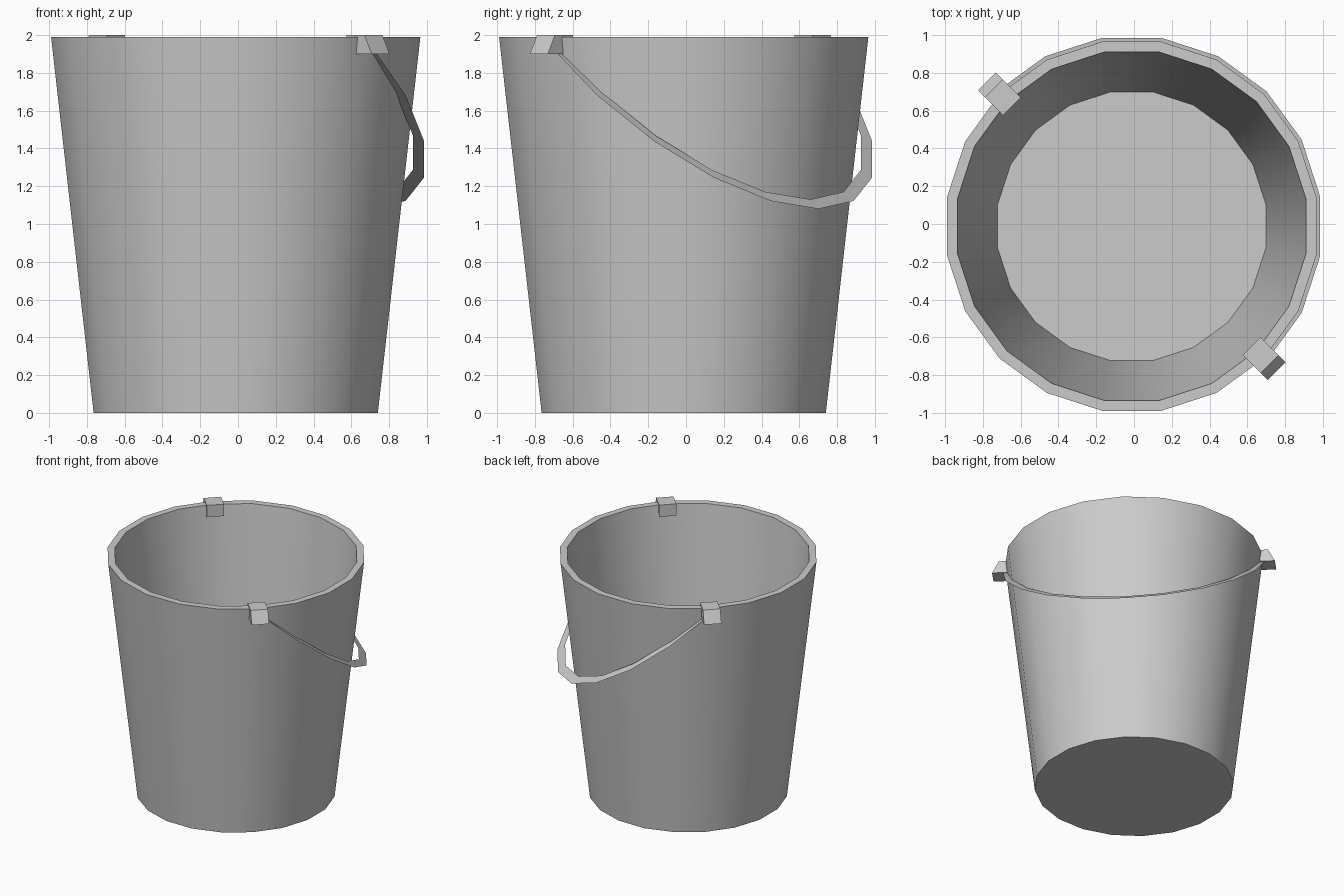
import bpy, bmesh, math

if "Cube" in bpy.data.objects:
    bpy.data.objects.remove(bpy.data.objects["Cube"])

SIDES = 20
CX = CY = -0.012          # bucket axis


def finish(bm, name, smooth=False):
    mesh = bpy.data.meshes.new(name)
    bm.to_mesh(mesh)
    bm.free()
    ob = bpy.data.objects.new(name, mesh)
    ob.location = (CX, CY, 0)
    bpy.context.collection.objects.link(ob)
    if smooth:
        bpy.context.view_layer.objects.active = ob
        ob.select_set(True)
        bpy.ops.object.shade_smooth_by_angle(angle=math.radians(30))
        ob.select_set(False)
    return ob


# Bucket body: lathed closed wall, capped at the underside and inner floor
bm = bmesh.new()
profile = [(0.762, 0), (0.99, 1.99), (0.934, 1.99), (0.72, 0.11)]
rings = []
for r, z in profile:
    angles = [math.radians(9 + 18 * k) for k in range(SIDES)]
    rings.append([bm.verts.new((r * math.cos(a), r * math.sin(a), z)) for a in angles])
for lo, hi in zip(rings, rings[1:]):
    for i in range(SIDES):
        j = (i + 1) % SIDES
        bm.faces.new((lo[i], lo[j], hi[j], hi[i]))
bm.faces.new(rings[0][::-1])
bm.faces.new(rings[-1])
finish(bm, "bucket_body", smooth=True)

# Handle lugs: tapered blocks straddling the rim, on opposite sides
for name, angle in (("lug_front", -45), ("lug_back", 135)):
    bm = bmesh.new()
    bmesh.ops.create_cube(bm, size=1)
    for v in bm.verts:
        top = v.co.z > 0
        outer = 1.032 if top else 1.085
        v.co = (outer if v.co.x > 0 else 0.897, v.co.y * 0.134, 2.0 if top else 1.9)
    finish(bm, name).rotation_euler.z = math.radians(angle)

# Handle: flat half-ring strip hanging down against the side
bm = bmesh.new()
pairs = []
for k in range(11):
    t = math.radians(18 * k)
    a = t - math.radians(45)
    pairs.append([bm.verts.new((r * math.cos(a), r * math.sin(a), 1.95 - drop * math.sin(t)))
                  for r, drop in ((0.95, 0.82), (1.01, 0.87))])
for p, q in zip(pairs, pairs[1:]):
    bm.faces.new((p[0], p[1], q[1], q[0]))
finish(bm, "handle")
